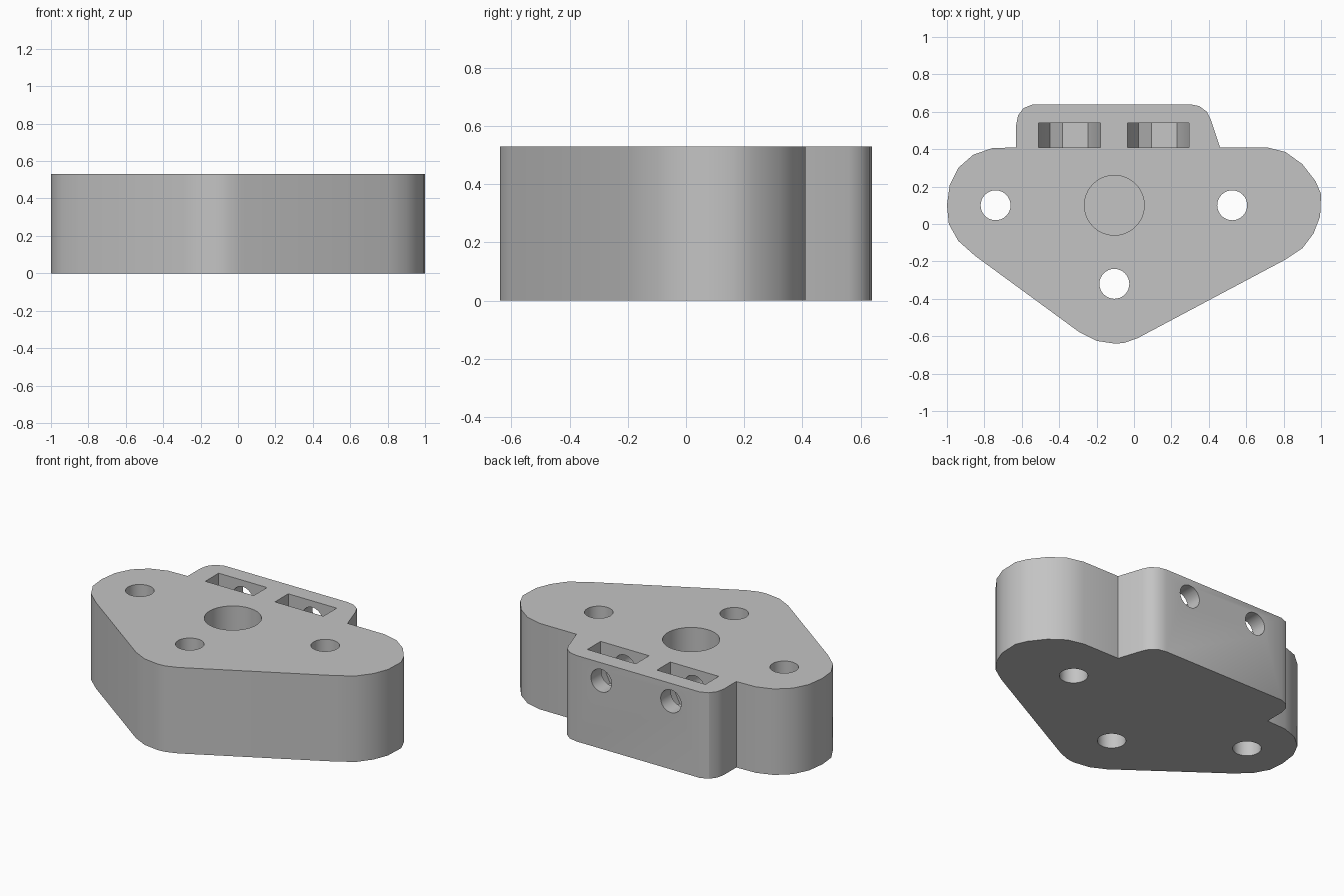
import bpy, bmesh, math
from mathutils import Matrix, Vector

cube = bpy.data.objects.get("Cube")
if cube:
    bpy.data.objects.remove(cube, do_unlink=True)

HEIGHT = 0.53
BOLT_Z = 0.42

grey = bpy.data.materials.new("plain grey")
grey.use_nodes = True
colour = (0.55, 0.55, 0.55, 1)
grey.diffuse_color = colour
grey.node_tree.nodes["Principled BSDF"].inputs["Base Color"].default_value = colour


def prism(name, points, offset):
    """Extrude a closed loop of 3D points along offset."""
    bm = bmesh.new()
    face = bm.faces.new([bm.verts.new(p) for p in points])
    new = bmesh.ops.extrude_face_region(bm, geom=[face])["geom"]
    bmesh.ops.translate(bm, vec=offset, verts=[v for v in new if isinstance(v, bmesh.types.BMVert)])
    bmesh.ops.recalc_face_normals(bm, faces=bm.faces)
    mesh = bpy.data.meshes.new(name)
    bm.to_mesh(mesh)
    bm.free()
    mesh.materials.append(grey)
    obj = bpy.data.objects.new(name, mesh)
    bpy.context.collection.objects.link(obj)
    return obj


def cylinder(name, start, offset, radius, sides=32):
    turn = Vector(offset).to_track_quat('Z', 'Y')
    ring = [Vector(start) + turn @ Vector((radius * math.cos(a), radius * math.sin(a), 0))
            for a in (math.tau * i / sides for i in range(sides))]
    return prism(name, ring, offset)


def cut(body, cutter):
    cutter.hide_render = True
    mod = body.modifiers.new("cut", 'BOOLEAN')
    mod.operation = 'DIFFERENCE'
    mod.solver = 'EXACT'
    mod.object = cutter
    bpy.context.view_layer.objects.active = body
    bpy.ops.object.modifier_apply(modifier=mod.name)
    bpy.data.objects.remove(cutter, do_unlink=True)


# Plate outline: right lobe, front nose, left lobe, rear block
outline = [
    (1, 0.16), (0.995, 0.04), (0.96, -0.05), (0.9, -0.13), (0.81, -0.19),
    (0.02, -0.61), (-0.05, -0.635), (-0.1, -0.64), (-0.2, -0.625), (-0.29, -0.58),
    (-0.85, -0.17), (-0.94, -0.09), (-0.99, 0), (-1, 0.1), (-0.985, 0.21),
    (-0.94, 0.3), (-0.86, 0.37), (-0.76, 0.405), (-0.63, 0.41),
    (-0.63, 0.53), (-0.62, 0.58), (-0.59, 0.62), (-0.54, 0.64),
    (0.3, 0.64), (0.35, 0.63), (0.39, 0.6), (0.41, 0.56), (0.46, 0.41),
    (0.71, 0.41), (0.81, 0.385), (0.9, 0.32), (0.97, 0.23)]
body = prism("mounting_block", [(x, y, 0) for x, y in outline], (0, 0, HEIGHT))

# Three through holes
for x, y in ((-0.74, 0.1), (0.525, 0.1), (-0.105, -0.32)):
    cut(body, cylinder("screw_hole", (x, y, -0.1), (0, 0, 0.8), 0.08))

# Blind centre recess
cut(body, cylinder("centre_recess", (-0.105, 0.1, HEIGHT - 0.3), (0, 0, 0.5), 0.16, 48))

# Nut slots open at the top, each crossed by a bolt hole from the rear
slot = [(-0.165, 0.3), (-0.165, 0), (-0.105, -0.127), (-0.037, -0.161),
        (0.1, -0.131), (0.165, 0), (0.165, 0.3)]
for cx in (-0.345, 0.13):
    cut(body, prism("nut_slot", [(cx + x, 0.41, BOLT_Z + z) for x, z in slot], (0, 0.13, 0)))
    cut(body, cylinder("bolt_hole", (cx, 0.25, BOLT_Z), (0, 0.5, 0), 0.07))

bpy.ops.object.select_all(action='DESELECT')
body.select_set(True)
bpy.context.view_layer.objects.active = body
bpy.ops.object.shade_smooth_by_angle(angle=math.radians(30))
